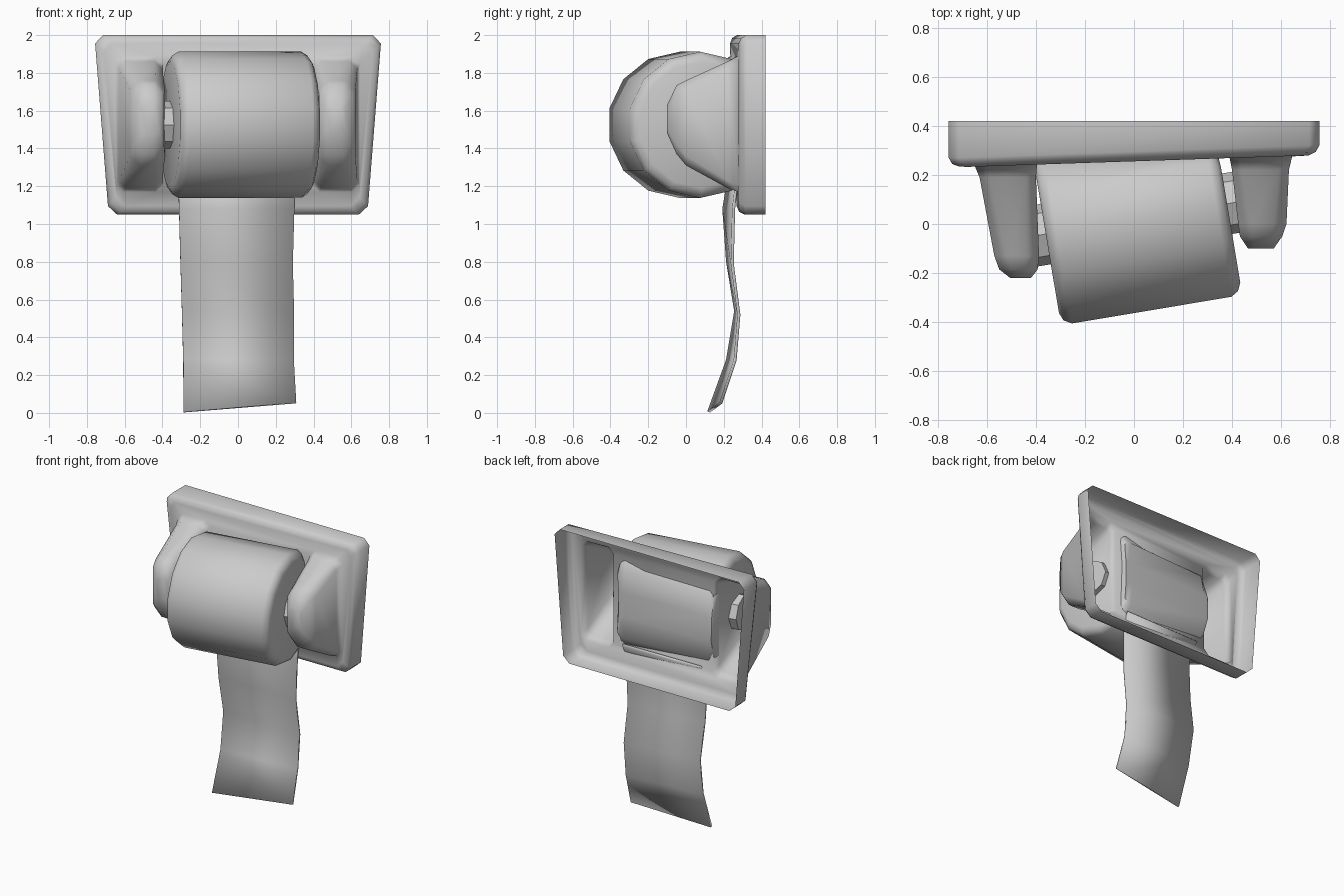
import bpy, bmesh
from math import sin, cos, pi, radians
from mathutils import Vector, Matrix

if "Cube" in bpy.data.objects:
    bpy.data.objects.remove(bpy.data.objects["Cube"])


def finish(name, bm, angle=None):
    bmesh.ops.recalc_face_normals(bm, faces=bm.faces)
    me = bpy.data.meshes.new(name)
    bm.to_mesh(me)
    bm.free()
    ob = bpy.data.objects.new(name, me)
    bpy.context.collection.objects.link(ob)
    bpy.ops.object.select_all(action='DESELECT')
    ob.select_set(True)
    bpy.context.view_layer.objects.active = ob
    if angle:
        bpy.ops.object.shade_smooth_by_angle(angle=radians(angle))
    return ob


def loft(bm, rings, cap_start=False, cap_end=False):
    vs = [[bm.verts.new(p) for p in r] for r in rings]
    n = len(vs[0])
    for a, b in zip(vs, vs[1:]):
        for i in range(n):
            bm.faces.new((a[i], a[(i + 1) % n], b[(i + 1) % n], b[i]))
    if cap_start:
        bm.faces.new(vs[0])
    if cap_end:
        bm.faces.new(vs[-1])
    return vs


def loop_edges(bm, ring):
    out = []
    for i, v in enumerate(ring):
        w = ring[(i + 1) % len(ring)]
        out.append(bm.edges.get((v, w)) or bm.edges.new((v, w)))
    return out


def chamfered(corners, c):
    """Cut every corner of a polygon by distance c."""
    pts = []
    for i, p in enumerate(corners):
        p = Vector(p)
        for q in (corners[i - 1], corners[(i + 1) % len(corners)]):
            pts.append(p + (Vector(q) - p).normalized() * c)
    return pts


def plate_y(x, z):
    """Slightly twisted front surface of the plate."""
    t = (z - 1.05) / 0.95
    return 0.272 - 0.017 * t + x * (0.005 + 0.03 * t)


# holder: open-backed shell of plate and two hollow arms
bm = bmesh.new()


def plate_ring(inset, yf):
    t, b = 0.76 - inset, 0.685 - inset
    pts = chamfered([(-b, 1.05 + inset), (b, 1.05 + inset), (t, 2 - inset), (-t, 2 - inset)], 0.045)
    return [(x, yf(x, z), z) for x, z in pts]


plate = loft(bm, [plate_ring(0, lambda x, z: 0.42),
                  plate_ring(0, lambda x, z: plate_y(x, z) + 0.04),
                  plate_ring(0.015, lambda x, z: plate_y(x, z) + 0.013),
                  plate_ring(0.045, plate_y)])
edges = loop_edges(bm, plate[-1])


def arm_ring(y, x0, x1, z0, z1, c):
    pts = chamfered([(x0, z0), (x1, z0), (x1, z1), (x0, z1)], c)
    return [(x, plate_y(x, z) if y is None else y, z) for x, z in pts]


# each ring: y, x range, z range, corner cut
left_arm = [(None, -.65, -.395, 1.17, 1.89, .04), (.19, -.63, -.40, 1.19, 1.86, .04),
            (-.13, -.57, -.387, 1.31, 1.76, .05), (-.185, -.55, -.393, 1.37, 1.735, .05),
            (-.22, -.505, -.42, 1.47, 1.64, .025)]
right_arm = [(None, .39, .645, 1.17, 1.89, .04), (.22, .40, .632, 1.19, 1.86, .04),
             (.0, .425, .622, 1.31, 1.76, .05), (-.05, .432, .605, 1.37, 1.735, .05),
             (-.10, .465, .57, 1.48, 1.63, .025)]
for arm in (left_arm, right_arm):
    vs = loft(bm, [arm_ring(*r) for r in arm], cap_end=True)
    edges += loop_edges(bm, vs[0])
bmesh.ops.triangle_fill(bm, edges=edges, use_beauty=True, normal=(0, -1, 0))
finish("wall_holder", bm, 100)

# roll and spindle share a slightly turned axis
turn = Matrix.Translation((0.005, 0.02, 1.525)) @ Matrix.Rotation(radians(9.5), 4, 'Z')


def turned(name, profile, sides, angle, flatten=False):
    rings = []
    for x, r in profile:
        ring = []
        for i in range(sides):
            a = 2 * pi * i / sides
            p = turn @ Vector((x, r * sin(a), r * cos(a)))
            if flatten:
                p.y = min(p.y, plate_y(p.x, p.z) + 0.035)
            ring.append(p)
        rings.append(ring)
    b = bmesh.new()
    loft(b, rings, True, True)
    return finish(name, b, angle)


turned("paper_roll", [(-.37, .335), (-.357, .368), (-.325, .387),
                      (.335, .387), (.365, .368), (.38, .335)], 14, 45, True)
turned("spindle", [(-.44, .125), (.455, .125)], 8, 30)

# hanging paper sheet: (y, z) down the left edge and the right edge
left = [(.285, 1.23), (.215, 1.17), (.20, 1.08), (.22, .80), (.263, .54), (.22, .28), (.12, .005)]
right = [(.295, 1.23), (.262, 1.17), (.252, 1.08), (.245, .79), (.28, .52), (.26, .28), (.185, .053)]
xs = [(-.315, .30), (-.315, .30), (-.312, .298), (-.305, .29), (-.297, .297), (-.29, .295), (-.288, .308)]
bm = bmesh.new()
rows = [[bm.verts.new((x0, *l)), bm.verts.new((x1, *r))] for (x0, x1), l, r in zip(xs, left, right)]
for a, b in zip(rows, rows[1:]):
    bm.faces.new((a[0], b[0], b[1], a[1]))
sheet = finish("paper_sheet", bm, 40)
mod = sheet.modifiers.new("thickness", 'SOLIDIFY')
mod.thickness = 0.016
mod.offset = 0
